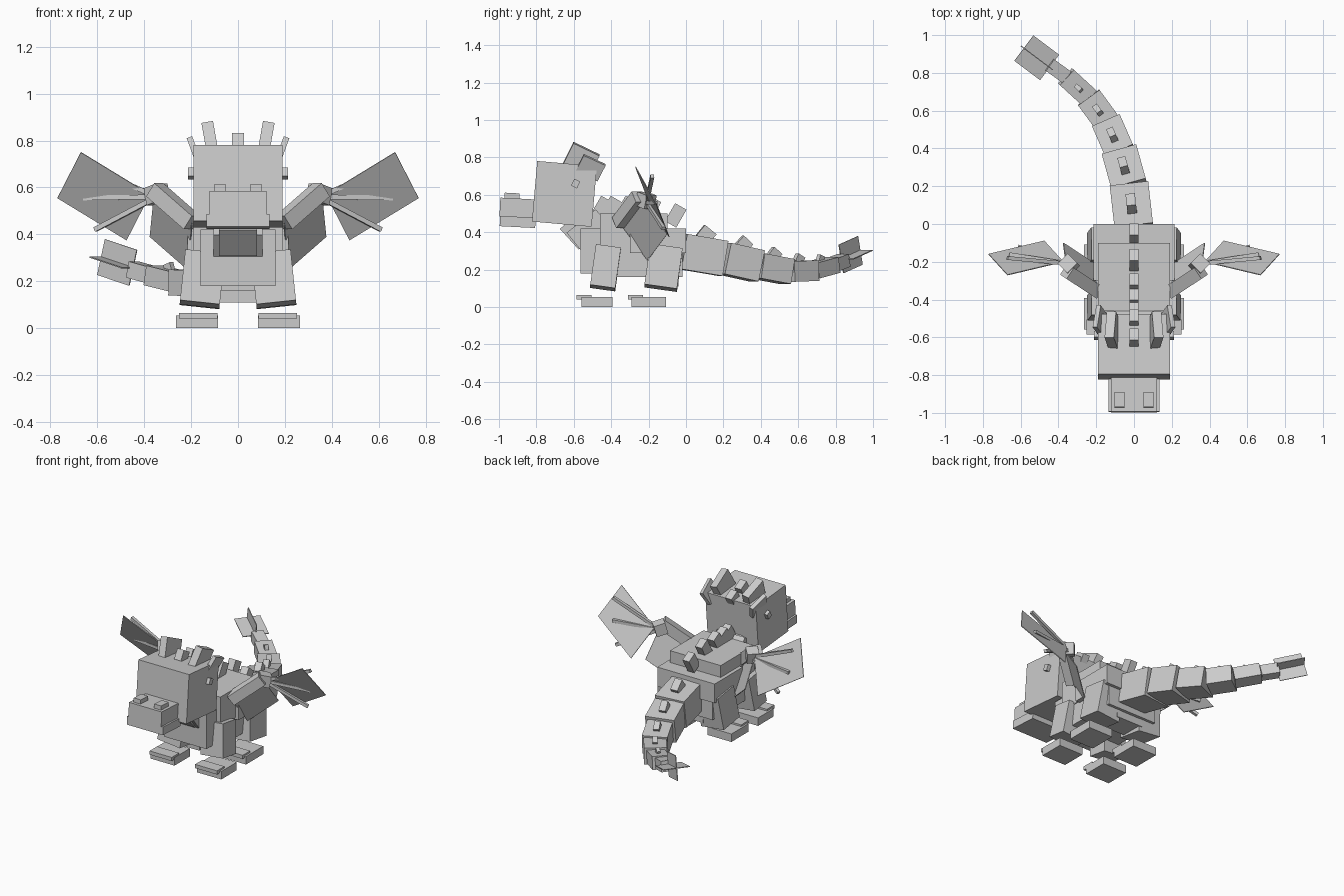
import bpy
import bmesh
from math import radians
from mathutils import Vector, Matrix, Euler

cube = bpy.data.objects.get("Cube")
if cube:
    bpy.data.objects.remove(cube, do_unlink=True)

grey = bpy.data.materials.new("plain grey")
grey.use_nodes = True
COLOUR = (0.6, 0.6, 0.6, 1)
grey.diffuse_color = COLOUR
grey.node_tree.nodes["Principled BSDF"].inputs["Base Color"].default_value = COLOUR


def block(name, matrix, size):
    """Cuboid of the given size, placed by a matrix."""
    mesh = bpy.data.meshes.new(name)
    bm = bmesh.new()
    bmesh.ops.create_cube(bm, size=1, matrix=matrix @ Matrix.Diagonal((*size, 1)))
    bm.to_mesh(mesh)
    bm.free()
    mesh.materials.append(grey)
    obj = bpy.data.objects.new(name, mesh)
    bpy.context.collection.objects.link(obj)
    return obj


def box(name, centre, size, tilt=0, roll=0):
    rot = Euler((radians(tilt), radians(roll), 0)).to_matrix().to_4x4()
    return block(name, Matrix.Translation(centre) @ rot, size)


def span(name, low, high, tilt=0):
    """Cuboid between two corners."""
    low, high = Vector(low), Vector(high)
    return box(name, (low + high) / 2, high - low, tilt)


def frame(a, b):
    """Matrix at a point midway, with its y axis along a to b."""
    a, b = Vector(a), Vector(b)
    rot = (b - a).to_track_quat('Y', 'Z').to_matrix().to_4x4()
    return Matrix.Translation((a + b) / 2) @ rot


def beam(name, a, b, width, height):
    length = (Vector(b) - Vector(a)).length
    return block(name, frame(a, b), (width, length, height))


def plate(name, corner, along, across):
    """Thin sheet from a corner and its two neighbours."""
    c, u, v = Vector(corner), Vector(along), Vector(across)
    x, y = u - c, v - c
    n = x.cross(y).normalized() * 0.005
    m = Matrix((x, y, n)).transposed().to_4x4()
    m.translation = (u + v) / 2
    return block(name, m, (1, 1, 1))


# Body
span("chest", (-.16, -.565, .18), (.16, -.4, .42))
span("lower_body", (-.185, -.48, .16), (.185, -.02, .32))
span("upper_body", (-.215, -.3, .29), (.215, 0, .42))
span("shoulders", (-.19, -.46, .3), (.19, -.1, .5))
span("pelvis", (-.1, -.19, .11), (.1, -.04, .2))

# Neck and head
beam("neck_lower", (0, -.48, .36), (0, -.56, .46), .21, .2)
beam("neck_upper", (0, -.50, .375), (0, -.60, .485), .16, .2)
box("head", (0, -.65, .605), (.38, .32, .325), -5)
box("muzzle", (0, -.9, .53), (.245, .19, .1), -3)
box("jaw", (0, -.9, .455), (.27, .19, .055), -3)

# Paired parts
for s, side in ((1, "left"), (-1, "right")):
    def at(x, y, z):
        return (s * x, y, z)

    box(side + "_nostril", at(.077, -.93, .592), (.052, .08, .035), -3)
    box(side + "_horn", at(.113, -.567, .775), (.05, .155, .16), -26, s * 10)
    box(side + "_ear", at(.182, -.51, .745), (.025, .13, .1), -26, s * 20)
    box(side + "_cheek_spike", at(.2, -.59, .66), (.025, .035, .04), -26)

    # Legs stand clear of the feet
    for end, y, depth, foot in (("front", -.43, .135, -.475), ("rear", -.12, .175, -.2)):
        box(f"{side}_{end}_leg", at(.152, y, .21), (.17, depth, .22), -8, s * -6)
        box(f"{side}_{end}_foot", at(.175, foot, .027), (.18, .165 if end == "front" else .185, .054))
        box(f"{side}_{end}_toes", at(.17, foot - .07, .053), (.165, .08, .025))

    # Wing arm, membranes and fingers
    shoulder, elbow = at(.195, -.355, .45), at(.355, -.25, .59)
    knuckle = at(.375, -.2, .57)
    beam(side + "_wing_arm", shoulder, elbow, .07, .07)
    beam(side + "_wing_wrist", at(.32, -.24, .58), at(.37, -.19, .56), .075, .075)
    plate(side + "_inner_wing", shoulder, elbow, at(.215, -.205, .25))
    plate(side + "_outer_wing", knuckle, at(.67, -.27, .75), at(.475, -.09, .375))
    for i, tip in enumerate(((.67, -.18, .7), (.66, -.16, .555), (.61, -.12, .42))):
        beam(f"{side}_wing_finger_{i + 1}", at(.345, -.21, .56), at(*tip), .02, .02)

# Tail: tapering blocks along a curved path, each with a spike
path = [(0, -.02, .297), (-.025, .2, .26), (-.075, .38, .22), (-.145, .54, .19),
        (-.24, .67, .195), (-.36, .78, .225), (-.45, .845, .25)]
sizes = [(.205, .19), (.19, .17), (.16, .135), (.14, .11), (.11, .085), (.075, .07)]
for i, (a, b, (w, h)) in enumerate(zip(path, path[1:], sizes)):
    beam(f"tail_{i + 1}", a, b, w, h)
    if i < 5:
        k = 1 - i * .13
        m = frame(a, b) @ Matrix.Translation((0, 0, h / 2 + .015 * k))
        block(f"tail_spike_{i + 1}", m @ Matrix.Rotation(radians(-30), 4, 'X'), (.05 * k, .08 * k, .07 * k))

# Crossed fins at the tail tip
fin = frame((-.435, .82, .253), (-.595, .94, .307))
block("tail_fin_flat", fin, (.168, .176, .005))
block("tail_fin_upright", fin, (.005, .176, .158))

# Spikes along the back, neck and head
for i, (y, z) in enumerate(((-.055, .49), (-.19, .53), (-.32, .53), (-.4, .53), (-.45, .53),
                            (-.5, .755), (-.6, .785))):
    box(f"back_spike_{i + 1}", (0, y, z), (.05, .07, .11 if z < .7 else .07), -30)
